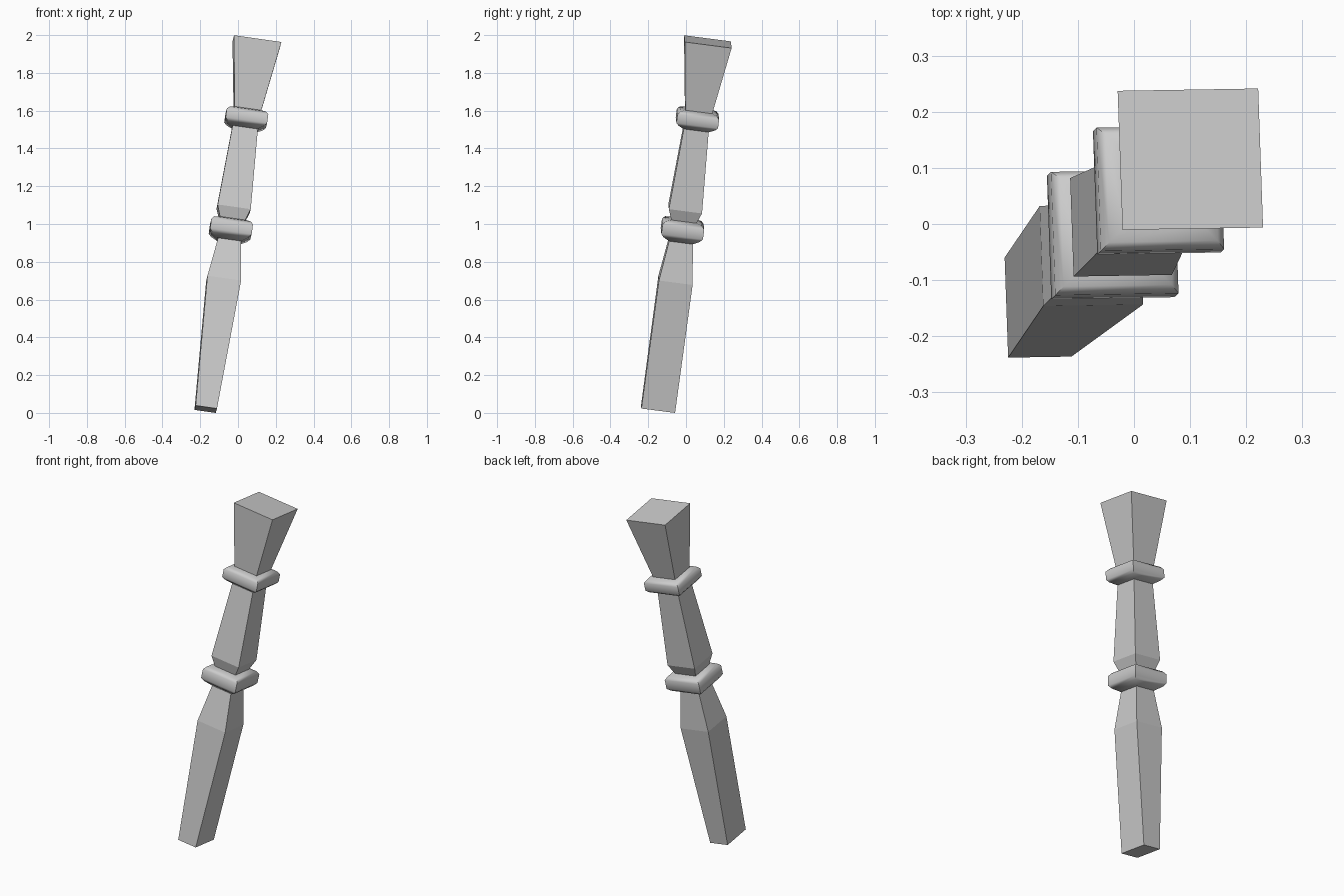
import bpy, bmesh, math
from mathutils import Vector, Matrix

if "Cube" in bpy.data.objects:
    bpy.data.objects.remove(bpy.data.objects["Cube"])

# Leaning frame of the leg: local z runs up the tilted axis
axis = Vector((0.137, 0.133, 0.982)).normalized()
side = Vector((1, 0.035, 0))
side = (side - axis * side.dot(axis)).normalized()
depth = axis.cross(side)
FRAME = Matrix((side, depth, axis)).transposed().to_4x4()
FRAME.translation = (-0.171, -0.148, 0.0195)


def square_loft(name, rings, smooth=False):
    """Stack rectangular rings (distance, width, depth) into a capped solid."""
    bm = bmesh.new()
    loops = []
    for t, w, d in rings:
        loops.append([bm.verts.new((sx * w / 2, sy * d / 2, t))
                      for sx, sy in ((-1, -1), (1, -1), (1, 1), (-1, 1))])
    for a, b in zip(loops, loops[1:]):
        for i in range(4):
            j = (i + 1) % 4
            bm.faces.new((a[i], a[j], b[j], b[i]))
    bm.faces.new(loops[0][::-1])
    bm.faces.new(loops[-1])
    mesh = bpy.data.meshes.new(name)
    bm.to_mesh(mesh)
    bm.free()
    ob = bpy.data.objects.new(name, mesh)
    ob.matrix_world = FRAME
    bpy.context.collection.objects.link(ob)
    if smooth:
        bpy.ops.object.select_all(action='DESELECT')
        ob.select_set(True)
        bpy.context.view_layer.objects.active = ob
        bpy.ops.object.shade_smooth_by_angle(angle=math.radians(62))
    return ob


def collar(name, center, half, profile):
    """Square moulding with a rounded profile of (offset, width)."""
    rings = profile[0] + [(-half, 0.222), (half, 0.222)] + profile[1]
    square_loft(name, [(center + o, w, w) for o, w in rings], True)


# Foot section
square_loft("lower_leg", [(0, 0.114, 0.18), (0.695, 0.18, 0.18), (0.91, 0.122, 0.126)])
# Lower collar
collar("lower_collar", 0.972, 0.026,
       ([(-0.065, 0.126), (-0.043, 0.195)], [(0.042, 0.195), (0.05, 0.13)]))
# Middle section
square_loft("middle_leg", [(1.015, 0.13, 0.13), (1.08, 0.177, 0.177), (1.52, 0.134, 0.132)])
# Upper collar
collar("upper_collar", 1.568, 0.023,
       ([(-0.056, 0.134), (-0.038, 0.195)], [(0.038, 0.195), (0.046, 0.14)]))
# Flared head
square_loft("flared_top", [(1.6, 0.14, 0.14), (1.982, 0.253, 0.25)])
